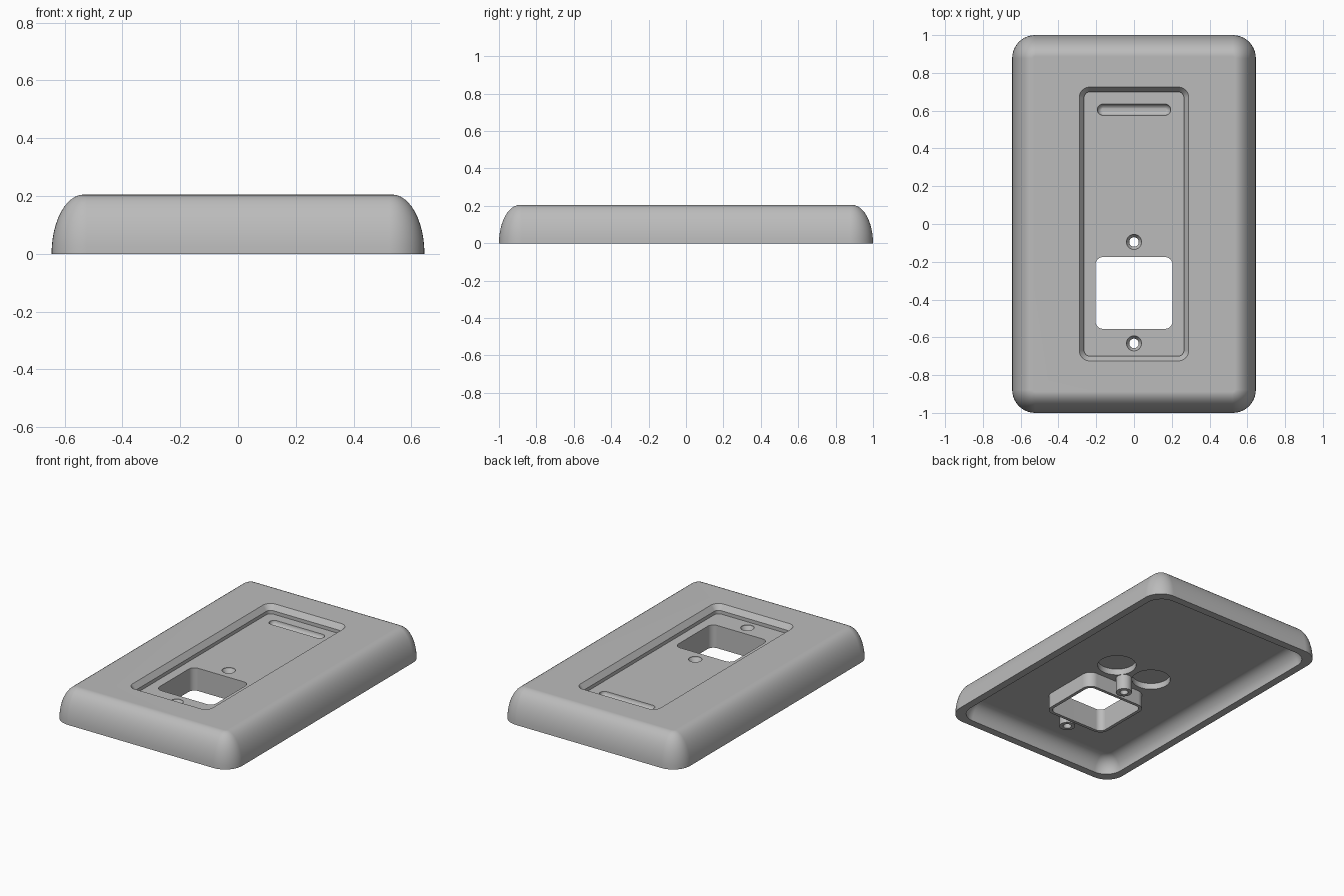
import bpy, bmesh
from math import sin, cos, pi

if "Cube" in bpy.data.objects:
    bpy.data.objects.remove(bpy.data.objects["Cube"], do_unlink=True)

gray = bpy.data.materials.new("satin gray")
gray.use_nodes = True
gray.diffuse_color = (0.5, 0.5, 0.5, 1)
gray.node_tree.nodes["Principled BSDF"].inputs["Base Color"].default_value = (0.5, 0.5, 0.5, 1)


def rounded_ring(w, h, r, z, seg=10):
    """Rounded rectangle with half sizes w, h and corner radius r."""
    pts = []
    for i, (sx, sy) in enumerate([(1, 1), (-1, 1), (-1, -1), (1, -1)]):
        for k in range(seg + 1):
            a = (i + k / seg) * pi / 2
            pts.append((sx * (w - r) + r * cos(a), sy * (h - r) + r * sin(a), z))
    return pts


def circle_ring(r, z, seg=32):
    return [(r * cos(2 * pi * k / seg), r * sin(2 * pi * k / seg), z) for k in range(seg)]


def loft(name, rings, at=(0, 0)):
    """Closed solid through a stack of rings."""
    bm = bmesh.new()
    loops = [[bm.verts.new((x + at[0], y + at[1], z)) for x, y, z in ring] for ring in rings]
    for a, b in zip(loops, loops[1:]):
        for i in range(len(a)):
            j = (i + 1) % len(a)
            bm.faces.new((a[i], a[j], b[j], b[i]))
    bm.faces.new(loops[0])
    bm.faces.new(loops[-1])
    bmesh.ops.recalc_face_normals(bm, faces=bm.faces)
    mesh = bpy.data.meshes.new(name)
    bm.to_mesh(mesh)
    bm.free()
    mesh.materials.append(gray)
    ob = bpy.data.objects.new(name, mesh)
    bpy.context.collection.objects.link(ob)
    return ob


# Main dimensions
W, L, TOP = 0.645, 1.0, 0.205
FLOOR, UNDER = 0.15, 0.10
HOLES = (-0.095, -0.632)
WINDOW_Y = -0.365

# Hollow plate: elliptical outer edge, flat rim, curved inner edge
steps = 12
rings = []
for k in range(steps + 1):
    a = pi / 2 * (1 - k / steps)
    d = 0.112 * (1 - cos(a))
    rings.append(rounded_ring(W - d, L - d, 0.122 - d, TOP * sin(a)))
for k in range(steps + 1):
    a = pi / 2 * k / steps
    d = 0.05 + 0.09 * (1 - cos(a))
    rings.append(rounded_ring(W - d, L - d, 0.16 - d, UNDER * sin(a)))
plate = loft("wall_plate", rings)

# Underside bosses
added = [loft("window_boss", [rounded_ring(0.225, 0.21, 0.06, z) for z in (0.002, 0.12)], (0, WINDOW_Y))]
added += [loft("screw_post", [circle_ring(0.048, z) for z in (0.002, 0.12)], (0, y)) for y in HOLES]

# Recessed panel with chamfered rim
cut = [loft("recess_cutter", [
    rounded_ring(0.29, 0.725, 0.055, TOP + 0.0005),
    rounded_ring(0.264, 0.699, 0.03, 0.172),
    rounded_ring(0.264, 0.699, 0.03, FLOOR)])]

# Window and countersunk screw holes
cut.append(loft("window_cutter", [rounded_ring(0.204, 0.19, 0.04, z) for z in (-0.1, 0.3)], (0, WINDOW_Y)))
for y in HOLES:
    cut.append(loft("screw_cutter", [
        circle_ring(0.025, -0.1), circle_ring(0.025, 0.12),
        circle_ring(0.04, FLOOR - 0.006), circle_ring(0.04, 0.18)], (0, y)))

# Shallow round-bottomed slot
slot_rings = [rounded_ring(0.194, 0.03, 0.0299, 0.17)]
for k in range(7):
    a = pi / 2 * k / 7
    d = 0.03 * (1 - cos(a))
    slot_rings.append(rounded_ring(0.194 - d, 0.03 - d, 0.0299 - d, FLOOR - 0.03 * sin(a)))
cut.append(loft("slot_cutter", slot_rings, (0, 0.605)))

# Round pockets underneath
for side in (-1, 1):
    cut.append(loft("pocket_cutter", [circle_ring(0.117, z) for z in (0.05, 0.14)], (side * 0.136, 0)))

# Combine and bake the solids
for ob, op in [(o, 'UNION') for o in added] + [(o, 'DIFFERENCE') for o in cut]:
    mod = plate.modifiers.new(ob.name, 'BOOLEAN')
    mod.operation = op
    mod.solver = 'EXACT'
    mod.object = ob
    ob.hide_render = True
bpy.context.view_layer.update()
baked = bpy.data.meshes.new_from_object(plate.evaluated_get(bpy.context.evaluated_depsgraph_get()))
plate.modifiers.clear()
plate.data = baked
baked.materials.clear()
baked.materials.append(gray)
for poly in baked.polygons:
    poly.material_index = 0
for ob in added + cut:
    bpy.data.objects.remove(ob, do_unlink=True)

# Smooth curves with crisp edges
for ob in bpy.context.selected_objects:
    ob.select_set(False)
plate.select_set(True)
bpy.context.view_layer.objects.active = plate
bpy.ops.object.shade_smooth_by_angle(angle=pi / 6)
weighted = plate.modifiers.new("even_shading", 'WEIGHTED_NORMAL')
weighted.keep_sharp = True
